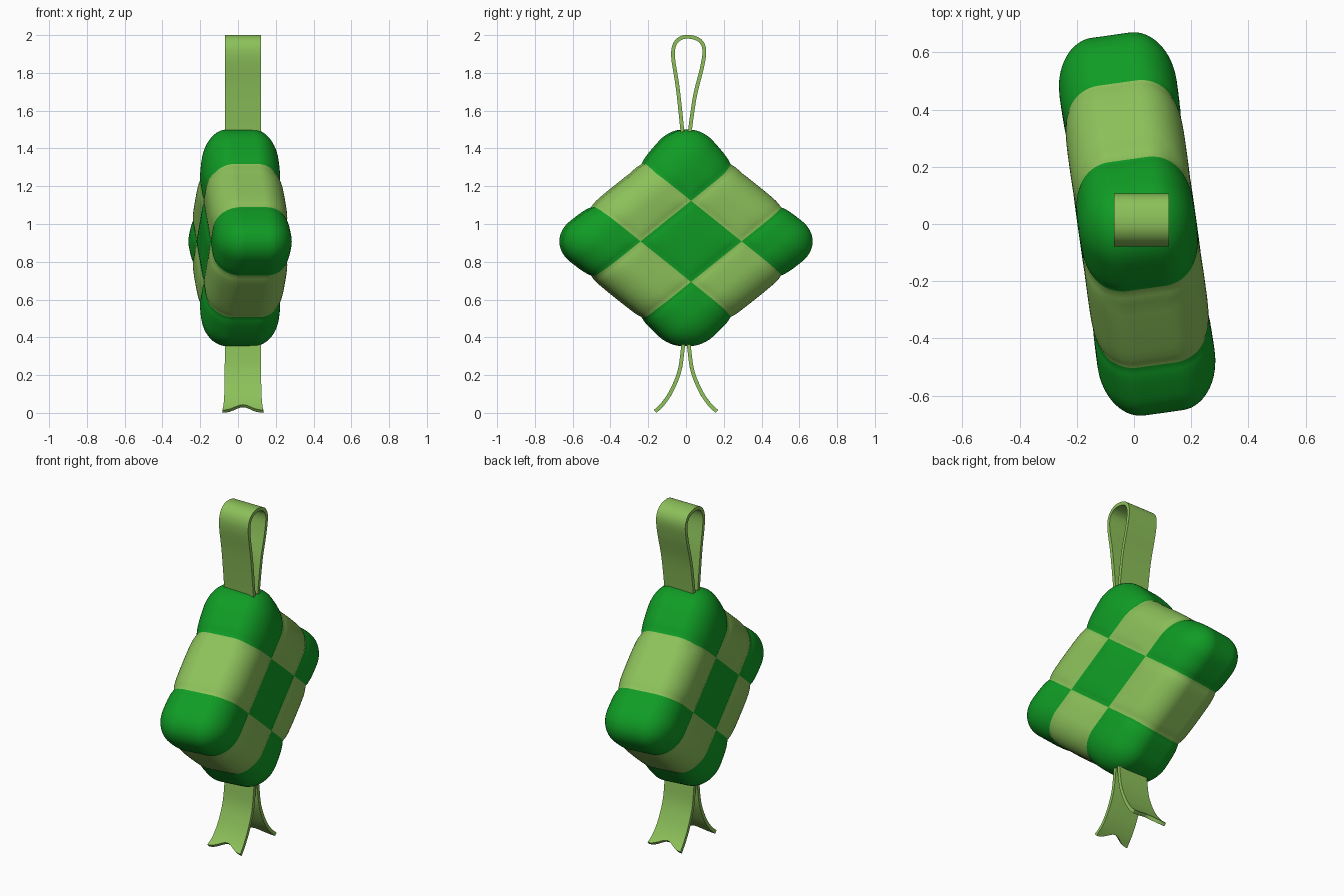
import bpy, bmesh, math
from mathutils import Vector, Matrix

if "Cube" in bpy.data.objects:
    bpy.data.objects.remove(bpy.data.objects["Cube"])


def material(name, rgb):
    m = bpy.data.materials.new(name)
    m.diffuse_color = (*rgb, 1)
    m.use_nodes = True
    m.node_tree.nodes["Principled BSDF"].inputs["Base Color"].default_value = m.diffuse_color
    return m


dark = material("dark green", (0.005, 0.33, 0.018))
light = material("light green", (0.262, 0.527, 0.102))


def finish(name, bm, mats):
    me = bpy.data.meshes.new(name)
    bm.to_mesh(me)
    bm.free()
    for m in mats:
        me.materials.append(m)
    ob = bpy.data.objects.new(name, me)
    bpy.context.collection.objects.link(ob)
    bpy.ops.object.select_all(action='DESELECT')
    ob.select_set(True)
    bpy.context.view_layer.objects.active = ob
    return ob


# Woven cushion: rounded box with 3 x 3 cells, stood on one corner
A, H = 0.527, 0.207            # half side, half thickness
SEAM = 0.191                   # seam distance from the middle
R = Vector((0.14, 0.19, 0.19))  # rounding radii (thickness, u, v)


def spread(c):
    if abs(c) <= 1 / 3:
        return c * 3 * SEAM
    return math.copysign(SEAM + (abs(c) - 1 / 3) * 1.5 * (A - SEAM), c)


def clamp(v, m):
    return max(-m, min(m, v))


bm = bmesh.new()
bmesh.ops.create_cube(bm, size=2)
bmesh.ops.subdivide_edges(bm, edges=bm.edges[:], cuts=41, use_grid_fill=True)
for f in bm.faces:             # checker pattern
    c = f.calc_center_median()
    f.material_index = int((abs(c.y) < 1 / 3) != (abs(c.z) < 1 / 3))
for v in bm.verts:
    p = Vector((v.co.x * H, spread(v.co.y), spread(v.co.z)))
    lim = (H - R.x, A - R.y, A - R.z)
    inner = Vector([clamp(p[i], lim[i]) for i in range(3)])
    n = Vector([(p[i] - inner[i]) / R[i] for i in range(3)]).normalized()
    gap = min(abs(abs(p.y) - SEAM), abs(abs(p.z) - SEAM))
    groove = 0.014 * math.exp(-gap / 0.035)
    q = inner + Vector([n[i] * R[i] for i in range(3)]) - n * groove
    y = (q.y + q.z) * 0.7071
    z = (q.y - q.z) * 0.7071 * 0.795
    t = max(0, min(1, (abs(z) - 0.36) / 0.167))
    z += math.copysign((0.062 if z > 0 else 0.025) * t, z)   # pulled tips
    v.co = (q.x, y, z)
bm.transform(Matrix.Translation((0.011, 0, 0.908)) @ Matrix.Rotation(math.radians(8), 4, 'Z'))
bmesh.ops.recalc_face_normals(bm, faces=bm.faces[:])
finish("woven_cushion", bm, [dark, light])
bpy.ops.object.shade_smooth()


def sample(pts, t):
    """Catmull-Rom point on a path, t from 0 to 1."""
    k = min(int(t * (len(pts) - 1)), len(pts) - 2)
    f = t * (len(pts) - 1) - k
    a, b, c, d = (Vector(pts[max(0, min(len(pts) - 1, k + i))]) for i in (-1, 0, 1, 2))
    return 0.5 * (2 * b + (c - a) * f + (2 * a - 5 * b + 4 * c - d) * f * f
                  + (3 * b - a - 3 * c + d) * f ** 3)


def ribbon(name, pts, flare=0.0, notch=0.0, rows=40, cols=12):
    bm = bmesh.new()
    grid = []
    for i in range(rows + 1):
        row = []
        for j in range(cols + 1):
            c = 2 * j / cols - 1
            t = i / rows * (1 - notch * (0.5 + 0.5 * math.cos(math.pi * c)))
            y, z = sample(pts, t)
            row.append(bm.verts.new((0.026 + c * (0.096 + flare * t ** 4), y, z)))
        grid.append(row)
    for r0, r1 in zip(grid, grid[1:]):
        for j in range(cols):
            bm.faces.new((r0[j], r0[j + 1], r1[j + 1], r1[j]))
    ob = finish(name, bm, [light])
    s = ob.modifiers.new("thickness", 'SOLIDIFY')
    s.thickness, s.offset = 0.02, 0
    bpy.ops.object.modifier_apply(modifier=s.name)
    bpy.ops.object.shade_smooth_by_angle(angle=math.radians(40))


# Hanging loop
ribbon("hanging_loop", [(-0.015, 1.44), (-0.025, 1.55), (-0.045, 1.73), (-0.068, 1.88),
                        (-0.06, 1.95), (-0.025, 1.985), (0.025, 1.99), (0.075, 1.97),
                        (0.097, 1.92), (0.085, 1.83), (0.05, 1.69), (0.028, 1.55),
                        (0.015, 1.44)], rows=72)

# Two flared, notched tails
for side, name in ((-1, "tail_front"), (1, "tail_back")):
    ribbon(name, [(side * y, z) for y, z in ((0.01, 0.42), (0.018, 0.33), (0.035, 0.22),
                                             (0.075, 0.12), (0.12, 0.05), (0.163, 0.008))],
           flare=0.013, notch=0.15)
